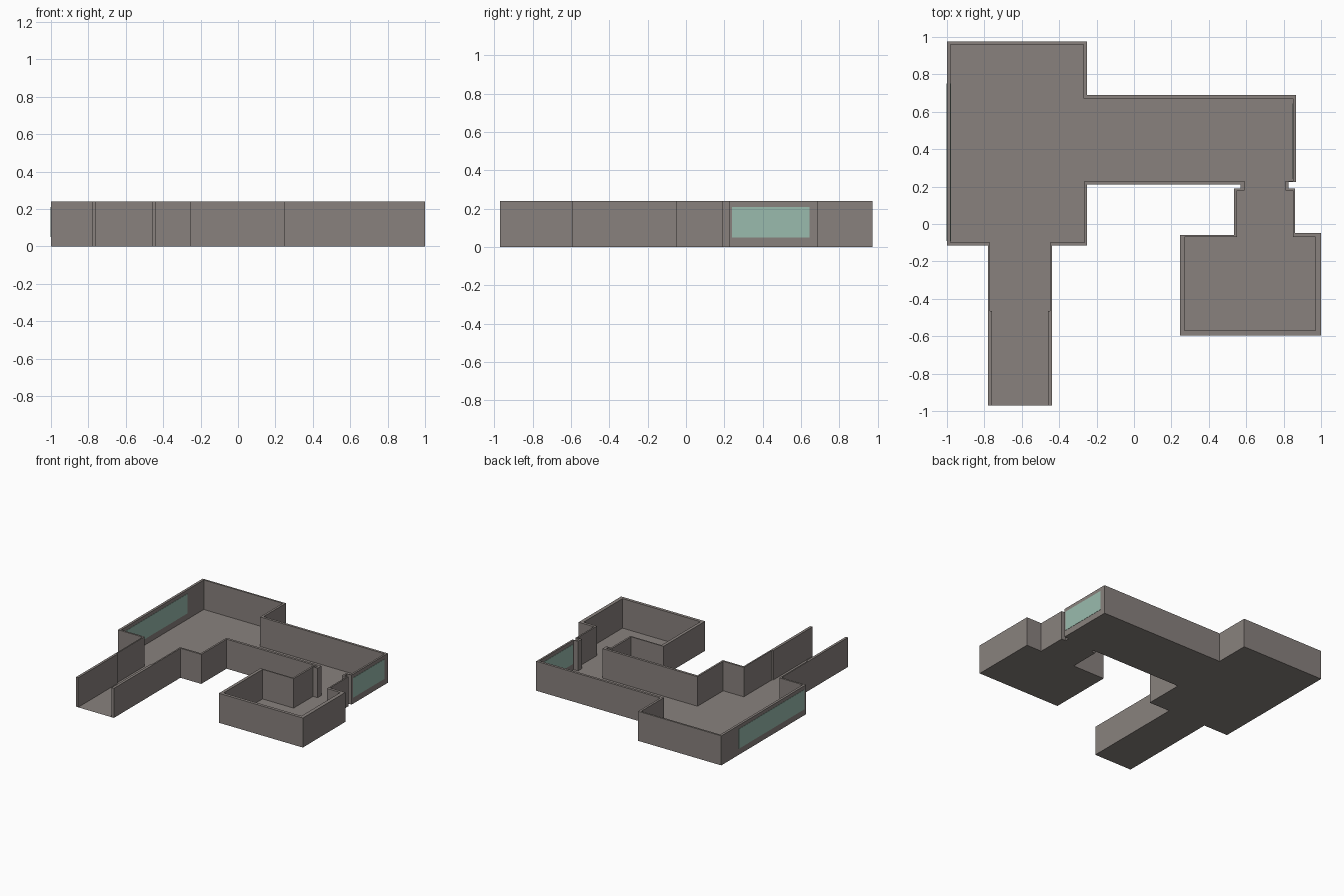
import bpy
import bmesh
from mathutils import Vector

cube = bpy.data.objects.get("Cube")
if cube:
    bpy.data.objects.remove(cube, do_unlink=True)

WALL_HEIGHT = 0.24
PANE_BOTTOM, PANE_TOP = 0.05, 0.21


def make_material(name, color):
    mat = bpy.data.materials.new(name)
    mat.use_nodes = True
    mat.diffuse_color = color
    mat.node_tree.nodes["Principled BSDF"].inputs["Base Color"].default_value = color
    return mat


def add_object(name, bm, mat):
    mesh = bpy.data.meshes.new(name)
    bm.to_mesh(mesh)
    bm.free()
    mesh.materials.append(mat)
    obj = bpy.data.objects.new(name, mesh)
    bpy.context.collection.objects.link(obj)
    return obj


stone = make_material("warm grey stone", (0.25, 0.222, 0.208, 1))
glass = make_material("pale green glass", (0.32, 0.50, 0.42, 1))

# Inner wall line, clockwise from the open hallway end:
# x, y, thickness of the wall that starts at this corner
hallway_west = [(-.76, -.97, .02), (-.76, -.465, 0), (-.77, -.465, .01)]
main_room = [(-.77, -.1, .015), (-.98, -.1, .02), (-.98, .96, .015), (-.27, .96, .018)]
long_gallery = [(-.27, .67, .02), (.85, .67, .015), (.85, .23, .005)]
east_jamb = [(.81, .23, .015), (.81, .18, .01), (.85, .18, .012)]
small_room = [(.85, -.07, .023), (.97, -.07, .03), (.97, -.57, .025),
              (.27, -.57, .025), (.27, -.07, .01)]
west_jamb = [(.55, -.07, .015), (.55, .18, .01), (.59, .18, .02)]
gallery_south = [(.59, .23, .02), (-.265, .23, .015), (-.265, -.1, .015)]
hallway_east = [(-.45, -.1, .012), (-.45, -.465, 0), (-.46, -.465, .022), (-.46, -.97, 0)]
corners = (hallway_west + main_room + long_gallery + east_jamb + small_room
           + west_jamb + gallery_south + hallway_east)

# Offset every corner outward by the thickness of the two walls meeting there
inner = [Vector((x, y, 0)) for x, y, t in corners]
outer = [p.copy() for p in inner]
for i in range(len(corners) - 1):
    run = (inner[i + 1] - inner[i]).normalized()
    offset = Vector((-run.y, run.x, 0)) * corners[i][2]
    outer[i] += offset
    outer[i + 1] += offset

# Walls: a rectangular section swept along the corners, open at the hallway
bm = bmesh.new()
up = Vector((0, 0, WALL_HEIGHT))
sections = [[bm.verts.new(p) for p in (a, b, b + up, a + up)]
            for a, b in zip(inner, outer)]
for here, there in zip(sections, sections[1:]):
    for k in range(4):
        n = (k + 1) % 4
        bm.faces.new((here[k], here[n], there[n], there[k]))
bm.faces.new(sections[0])
bm.faces.new(sections[-1])
bmesh.ops.remove_doubles(bm, verts=bm.verts, dist=0.0005)
bmesh.ops.recalc_face_normals(bm, faces=bm.faces)
add_object("walls", bm, stone)

# Floor: one flat sheet reaching the outside of the walls
bm = bmesh.new()
outline = [inner[0]] + outer + [inner[-1]]
clean = [p for p, q in zip(outline, outline[1:] + outline[:1])
         if (p - q).length > 0.0005]
face = bm.faces.new([bm.verts.new(p) for p in clean])
face.normal_update()
if face.normal.z < 0:
    face.normal_flip()
bmesh.ops.triangulate(bm, faces=bm.faces)
add_object("floor", bm, stone)


# Window panes: thin plates set into both faces of a wall
def add_pane(name, x, y_start, y_end):
    bm = bmesh.new()
    bmesh.ops.create_cube(bm, size=1)
    for v in bm.verts:
        v.co.x *= 0.004
        v.co.y *= y_end - y_start
        v.co.z *= PANE_TOP - PANE_BOTTOM
    pane = add_object(name, bm, glass)
    pane.location = (x, (y_start + y_end) / 2, (PANE_TOP + PANE_BOTTOM) / 2)


for name, inside, outside, y_start, y_end in (
        ("main_room_window", -0.98, -1.0, -0.09, 0.75),
        ("gallery_window", 0.85, 0.865, 0.24, 0.645)):
    add_pane(name + "_inner", inside, y_start, y_end)
    add_pane(name + "_outer", outside, y_start, y_end)
